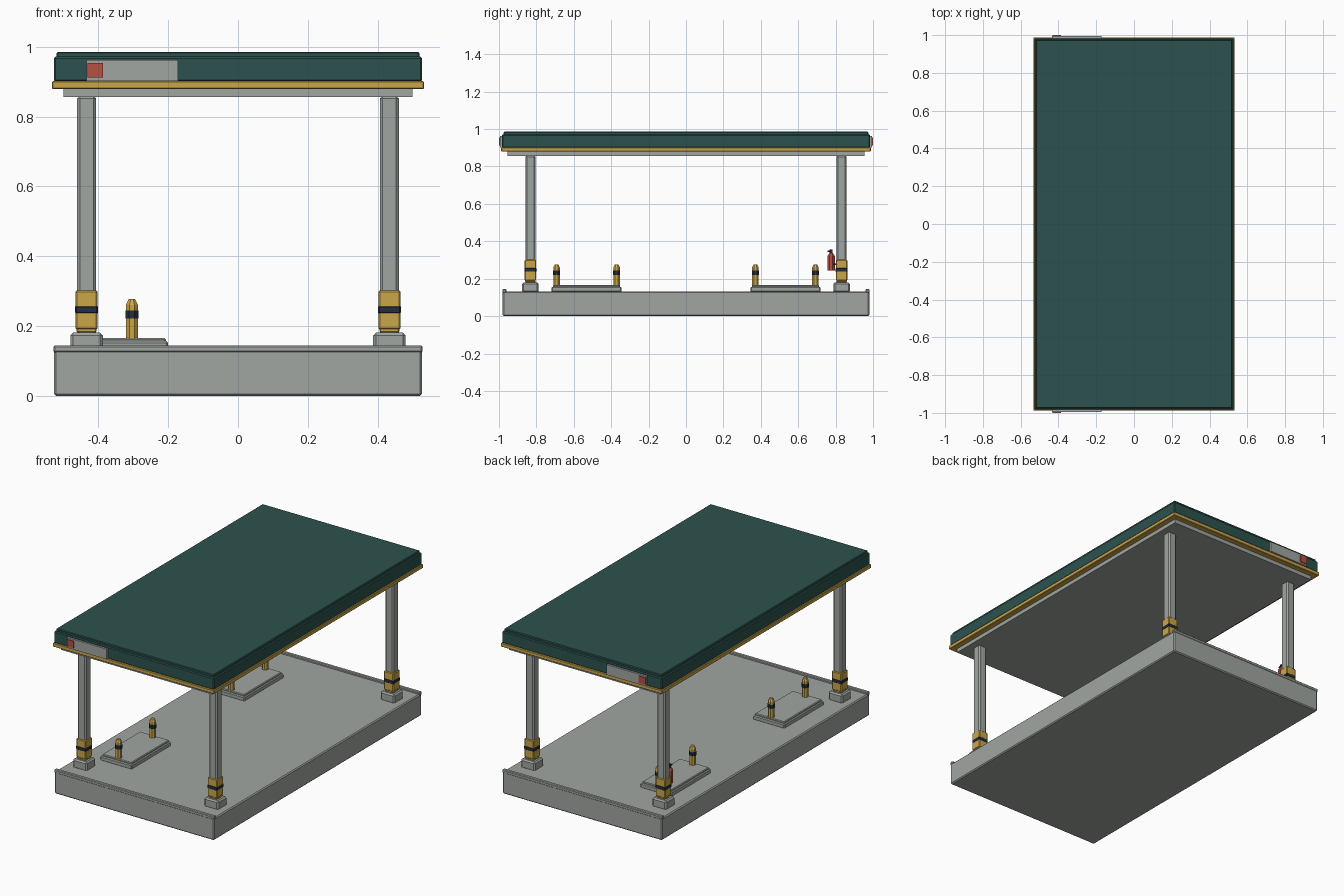
import bpy
import math

cube = bpy.data.objects.get("Cube")
if cube:
    bpy.data.objects.remove(cube, do_unlink=True)


def material(name, rgb):
    linear = [((c / 255 + 0.055) / 1.055) ** 2.4 for c in rgb] + [1]
    mat = bpy.data.materials.new(name)
    mat.use_nodes = True
    mat.diffuse_color = linear
    bsdf = next(n for n in mat.node_tree.nodes if n.type == "BSDF_PRINCIPLED")
    bsdf.inputs["Base Color"].default_value = linear
    bsdf.inputs["Roughness"].default_value = 0.8
    return mat


GREY = material("concrete grey", (160, 166, 161))
GREEN = material("dark green", (44, 82, 78))
YELLOW = material("safety yellow", (203, 166, 74))
NAVY = material("dark navy", (36, 46, 61))
RED = material("signal red", (184, 80, 66))


def finish(name, mat, bevel):
    obj = bpy.context.object
    obj.name = name
    obj.data.materials.append(mat)
    if bevel:
        mod = obj.modifiers.new("chamfer", "BEVEL")
        mod.width = bevel
        mod.segments = 1
    return obj


def box(name, mat, x, y, z, bevel=0.0):
    """Box from (low, high) ranges on each axis."""
    bpy.ops.mesh.primitive_cube_add(size=1, location=[sum(r) / 2 for r in (x, y, z)])
    obj = bpy.context.object
    obj.scale = [r[1] - r[0] for r in (x, y, z)]
    bpy.ops.object.transform_apply(location=False, rotation=False, scale=True)
    return finish(name, mat, bevel)


def block(name, mat, cx, cy, wx, wy, z, bevel=0.0):
    """Box centred on (cx, cy)."""
    return box(name, mat, (cx - wx / 2, cx + wx / 2), (cy - wy / 2, cy + wy / 2), z, bevel)


def prism(name, mat, x, y, z, r1, r2=None, sides=8):
    """Upright tapered prism with a flat facing the front."""
    bpy.ops.mesh.primitive_cone_add(
        vertices=sides, radius1=r1, radius2=r1 if r2 is None else r2,
        depth=z[1] - z[0], location=(x, y, sum(z) / 2),
        rotation=(0, 0, math.pi / sides))
    return finish(name, mat, 0)


# Base slab with a low curb at each end
block("base_slab", GREY, 0, 0, 1.054, 1.96, (0, 0.132), 0.006)
for end, s in (("front", -1), ("back", 1)):
    block(end + "_curb", GREY, 0, s * 0.971, 1.058, 0.022, (0.124, 0.144), 0.004)

# Canopy: ceiling panel, yellow trim, green fascia and roof cap
block("ceiling_panel", GREY, 0, 0, 1.0, 1.91, (0.856, 0.882))
block("roof_trim", YELLOW, 0, 0, 1.066, 1.976, (0.879, 0.902), 0.003)
block("roof_fascia", GREEN, 0, 0, 1.056, 1.966, (0.90, 0.972), 0.005)
block("roof_cap", GREEN, 0, 0, 1.04, 1.95, (0.965, 0.986), 0.004)

# Sign plate with a red square on each end of the canopy
for end, s in (("front", -1), ("back", 1)):
    block(end + "_sign", GREY, -0.303, s * 0.986, 0.262, 0.018, (0.902, 0.963))
    block(end + "_sign_square", RED, -0.409, s * 0.997, 0.044, 0.006, (0.912, 0.954))

# Posts with plinth, yellow guard and navy band
for x_name, sx in (("right", -1), ("left", 1)):
    for y_name, sy in (("front", -1), ("back", 1)):
        name = f"{y_name}_{x_name}_post"
        x, y = sx * 0.434, sy * 0.832
        block(name, GREY, x, y, 0.055, 0.053, (0.17, 0.86), 0.008)
        block(name + "_plinth", GREY, x, y, 0.093, 0.087, (0.125, 0.181), 0.008)
        block(name + "_guard_foot", YELLOW, x, y, 0.058, 0.056, (0.181, 0.195), 0.004)
        block(name + "_guard", YELLOW, x, y, 0.063, 0.061, (0.19, 0.302), 0.004)
        block(name + "_band", NAVY, x, y, 0.066, 0.064, (0.235, 0.259), 0.004)

# Raised islands, each with two banded bollards
for end, s in (("front", -1), ("back", 1)):
    name = end + "_island"
    block(name + "_foot", GREY, -0.304, s * 0.532, 0.208, 0.372, (0.128, 0.157), 0.005)
    block(name + "_top", GREY, -0.304, s * 0.532, 0.194, 0.358, (0.15, 0.166), 0.004)
    for part, y in (("inner", s * 0.371), ("outer", s * 0.692)):
        bollard = f"{end}_{part}_bollard"
        prism(bollard, YELLOW, -0.304, y, (0.16, 0.26), 0.019)
        prism(bollard + "_cap", YELLOW, -0.304, y, (0.26, 0.277), 0.019, 0.010)
        prism(bollard + "_band", NAVY, -0.304, y, (0.221, 0.244), 0.0205)

# Fire extinguisher hung on the back right post
ex, ey = -0.434, 0.776
prism("extinguisher_body", RED, ex, ey, (0.245, 0.322), 0.021)
prism("extinguisher_shoulder", RED, ex, ey, (0.322, 0.337), 0.021, 0.010)
prism("extinguisher_valve", NAVY, ex, ey, (0.337, 0.356), 0.009)
block("extinguisher_handle", NAVY, ex, ey - 0.006, 0.012, 0.026, (0.343, 0.35))
block("extinguisher_bracket", NAVY, ex, 0.797, 0.03, 0.03, (0.272, 0.282))
